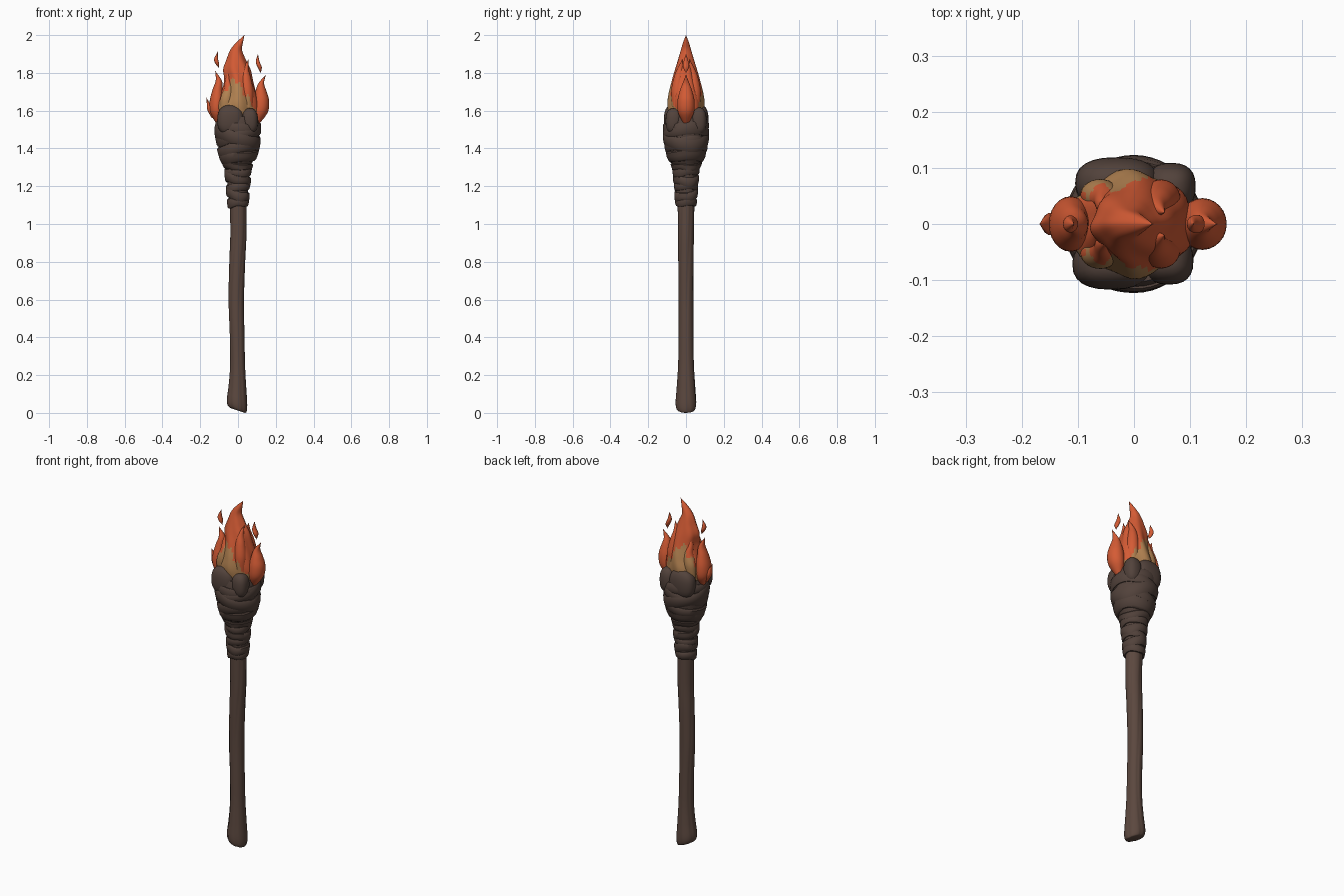
import bpy, bmesh, math
from mathutils import Vector

if "Cube" in bpy.data.objects:
    bpy.data.objects.remove(bpy.data.objects["Cube"])


def material(name, rgb):
    m = bpy.data.materials.new(name)
    m.diffuse_color = (*rgb, 1)
    m.use_nodes = True
    m.node_tree.nodes["Principled BSDF"].inputs["Base Color"].default_value = m.diffuse_color
    return m


WOOD = material("brown wood", (0.105, 0.064, 0.049))
CLOTH = material("dark cloth", (0.085, 0.055, 0.044))
ORANGE = material("flame orange", (0.66, 0.105, 0.035))
TAN = material("flame tan", (0.46, 0.23, 0.085))


def skin(name, rings, mats, closed=False, rule=None, angle=50):
    """Bridge rings of points into one smooth object."""
    bm = bmesh.new()
    vs = [[bm.verts.new(p) for p in r] for r in rings]
    n = len(vs[0])
    pairs = list(zip(vs, vs[1:])) + ([(vs[-1], vs[0])] if closed else [])
    for a, b in pairs:
        for i in range(n):
            j = (i + 1) % n
            bm.faces.new((a[i], a[j], b[j], b[i]))
    if not closed:
        bm.faces.new(vs[0][::-1])
        bm.faces.new(vs[-1])
    bmesh.ops.recalc_face_normals(bm, faces=bm.faces)
    if rule:
        for f in bm.faces:
            f.material_index = rule(f.calc_center_median())
    me = bpy.data.meshes.new(name)
    bm.to_mesh(me)
    bm.free()
    ob = bpy.data.objects.new(name, me)
    bpy.context.collection.objects.link(ob)
    for m in mats:
        me.materials.append(m)
    finish(ob, angle)
    return ob


def finish(ob, angle=50):
    bpy.ops.object.select_all(action='DESELECT')
    ob.select_set(True)
    bpy.context.view_layer.objects.active = ob
    bpy.ops.object.shade_smooth_by_angle(angle=math.radians(angle))


def spline(keys, sub):
    """Catmull-Rom samples through key tuples."""
    k = [Vector(p) for p in keys]
    k = [k[0]] + k + [k[-1]]
    out = []
    for i in range(1, len(k) - 2):
        a, b, c, d = k[i - 1:i + 3]
        for s in range(sub):
            t = s / sub
            out.append(0.5 * (2 * b + (c - a) * t + (2 * a - 5 * b + 4 * c - d) * t * t
                              + (3 * b - a - 3 * c + d) * t ** 3))
    return out + [k[-1]]


def loft(name, keys, mats, segs=24, sub=5, power=1.0, warp=None, **kw):
    """Keys are (x, y, z, rx, ry); elliptical sections follow the path."""
    rings = []
    for x, y, z, rx, ry in spline(keys, sub):
        rx, ry = max(rx, 0.0006), max(ry, 0.0006)
        ring = []
        for i in range(segs):
            a = math.tau * i / segs
            c, s = math.cos(a), math.sin(a)
            w = warp(a, z) if warp else 1
            ring.append(Vector((x + rx * w * math.copysign(abs(c) ** power, c),
                                y + ry * w * math.copysign(abs(s) ** power, s), z)))
        rings.append(ring)
    return skin(name, rings, mats, **kw)


# Handle: bent, grooved stick with a flared, slanted foot
handle = loft("handle", [
    (0, 0, 0.018, 0.035, 0.038), (-0.004, 0, 0.026, 0.049, 0.05), (-0.005, 0, 0.06, 0.054, 0.055),
    (-0.003, 0, 0.14, 0.047, 0.049), (-0.002, 0, 0.25, 0.04, 0.042), (-0.004, 0, 0.4, 0.039, 0.039),
    (-0.009, 0, 0.6, 0.041, 0.039), (-0.004, 0, 0.8, 0.042, 0.041), (0.002, 0, 0.95, 0.043, 0.042),
    (0, 0, 1.15, 0.045, 0.045)], [WOOD], segs=40,
    warp=lambda a, z: 1 - 0.07 * max(0, math.sin(5 * a + 1.5 * math.sin(4 * z))) ** 8)
for v in handle.data.vertices:
    if v.co.z < 0.2:
        v.co.z -= 0.36 * v.co.x * (1 - v.co.z / 0.2)
low = min(v.co.z for v in handle.data.vertices)
for v in handle.data.vertices:
    if v.co.z < 0.2:
        v.co.z -= low * (1 - v.co.z / 0.2)

# Cloth head: core body beneath the wraps
PROFILE = [(1.05, 0.046), (1.1, 0.047), (1.2, 0.054), (1.3, 0.064), (1.34, 0.084), (1.39, 0.1),
           (1.47, 0.111), (1.53, 0.112), (1.57, 0.104), (1.6, 0.09)]


def radius(z):
    z = min(max(z, 1.05), 1.6)
    for (z0, r0), (z1, r1) in zip(PROFILE, PROFILE[1:]):
        if z <= z1:
            return r0 + (r1 - r0) * (z - z0) / (z1 - z0)


loft("cloth_core", [(0, 0, z, r, r) for z, r in PROFILE[1:-1]], [CLOTH], segs=40, sub=3)


def band(name, z, width, tilt, phase, thick=0.011):
    """Tilted cloth strip hugging the core."""
    section = [(-0.5, -0.6), (-0.5, 0.4), (-0.38, 0.85), (0, 1.0), (0.38, 0.85), (0.5, 0.4), (0.5, -0.6)]
    rings = []
    for i in range(48):
        a = math.tau * i / 48
        zc = z + tilt * math.cos(a - phase) + 0.004 * math.sin(3 * a + phase)
        w = width * (1 + 0.12 * math.sin(2 * a + 2 * phase))
        ring = []
        for u, t in section:
            zz = zc + u * w
            r = radius(zz) + thick * t
            ring.append(Vector((r * math.cos(a), r * math.sin(a), zz)))
        rings.append(ring)
    skin(name, rings, [CLOTH], closed=True, angle=40)


# Narrow lower wraps, then broad criss-crossing head wraps
for i, (z, w, t, p) in enumerate([
        (1.115, 0.045, 0.005, 0.5), (1.155, 0.05, 0.014, 2.6), (1.195, 0.045, 0.012, 0.2),
        (1.235, 0.05, 0.014, 3.4), (1.275, 0.045, 0.008, 1.2), (1.305, 0.035, 0.006, 3.0)]):
    band(f"lower_wrap_{i + 1}", z, w, t, p, 0.01 + 0.002 * (i % 2))
for i, (z, w, t, p, th) in enumerate([
        (1.355, 0.06, 0.012, 0.3, 0.013), (1.40, 0.065, 0.03, 0.0, 0.012), (1.45, 0.075, 0.035, 3.3, 0.014),
        (1.475, 0.06, 0.03, 0.3, 0.011), (1.515, 0.055, 0.012, 2.2, 0.01)]):
    band(f"head_wrap_{i + 1}", z, w, t, p, th)

# Bulging cloth folds above the wraps, front and back
for i, (x, y, z, sx, sy, sz) in enumerate([
        (-0.04, -0.071, 1.55, 0.07, 0.046, 0.08), (0.062, -0.065, 1.545, 0.044, 0.043, 0.068),
        (-0.03, 0.073, 1.55, 0.075, 0.046, 0.08), (0.066, 0.066, 1.545, 0.044, 0.043, 0.072)]):
    bpy.ops.mesh.primitive_uv_sphere_add(segments=24, ring_count=14, radius=1, location=(x, y, z))
    fold = bpy.context.object
    fold.name = f"cloth_fold_{i + 1}"
    fold.scale = (sx, sy, sz)
    fold.data.materials.append(CLOTH)
    for v in fold.data.vertices:  # boxier bulge
        v.co = Vector([math.copysign(abs(c) ** 0.8, c) for c in v.co])
    finish(fold)


# Flame: tan heart with a jagged edge below the orange tips
def heat(p):
    edge = 1.775 - 1.5 * abs(p.x + 0.02) + 0.018 * math.sin(p.x * 140)
    return 1 if p.z < edge else 0


FIRE = [ORANGE, TAN]
loft("flame_body", [
    (0, 0, 1.54, 0.1, 0.075), (-0.005, 0, 1.62, 0.112, 0.094), (0.003, 0, 1.69, 0.095, 0.088),
    (0.003, 0, 1.76, 0.076, 0.072), (-0.006, 0, 1.82, 0.07, 0.057), (-0.01, 0, 1.87, 0.05, 0.043),
    (-0.01, 0, 1.92, 0.031, 0.028), (0.008, 0, 1.96, 0.018, 0.016), (0.034, 0, 2.0, 0, 0)],
    FIRE, segs=48, sub=8, power=1.08, rule=heat,
    warp=lambda a, z: 1 + 0.05 * math.sin(6 * a + 14 * z) * min(1, (2 - z) * 5))

# Side tongues
loft("left_tongue", [
    (-0.105, 0, 1.535, 0.012, 0.012), (-0.112, 0, 1.59, 0.036, 0.045), (-0.112, 0, 1.65, 0.038, 0.048),
    (-0.108, 0, 1.71, 0.027, 0.035), (-0.102, 0, 1.76, 0.016, 0.02), (-0.121, 0, 1.81, 0, 0)], FIRE)
loft("right_tongue", [
    (0.1, 0, 1.53, 0.012, 0.012), (0.118, 0, 1.59, 0.039, 0.042), (0.123, 0, 1.65, 0.042, 0.045),
    (0.122, 0, 1.7, 0.03, 0.034), (0.123, 0, 1.745, 0.015, 0.018), (0.148, 0, 1.79, 0, 0)], FIRE)
loft("left_curl", [
    (-0.13, 0, 1.56, 0.008, 0.01), (-0.147, 0, 1.6, 0.014, 0.02), (-0.156, 0, 1.635, 0.009, 0.014),
    (-0.168, 0, 1.67, 0, 0)], FIRE, segs=14)

# Raised licks on the front and back of the flame
for side, tag in ((-1, "front"), (1, "back")):
    loft(f"{tag}_lick_right", [
        (0.05, side * 0.045, 1.62, 0.03, 0.03), (0.048, side * 0.045, 1.7, 0.034, 0.034),
        (0.042, side * 0.04, 1.77, 0.027, 0.026), (0.04, side * 0.03, 1.82, 0.016, 0.017),
        (0.055, side * 0.02, 1.87, 0, 0)], FIRE, segs=28, sub=7, rule=heat)
    loft(f"{tag}_lick_left", [
        (-0.065, side * 0.05, 1.59, 0.03, 0.022), (-0.06, side * 0.052, 1.66, 0.034, 0.028),
        (-0.05, side * 0.045, 1.72, 0.024, 0.024), (-0.055, side * 0.035, 1.77, 0.012, 0.014),
        (-0.045, side * 0.03, 1.82, 0, 0)], FIRE, segs=28, sub=7, rule=heat)

# Loose sparks floating beside the tip
loft("left_spark", [
    (-0.1, 0, 1.825, 0, 0), (-0.11, 0, 1.85, 0.01, 0.014), (-0.116, 0, 1.875, 0.01, 0.013),
    (-0.107, 0, 1.912, 0, 0)], FIRE, segs=14)
loft("right_spark", [
    (0.12, 0, 1.8, 0, 0), (0.115, 0, 1.83, 0.011, 0.016), (0.104, 0, 1.86, 0.01, 0.013),
    (0.106, 0, 1.9, 0, 0)], FIRE, segs=14)
